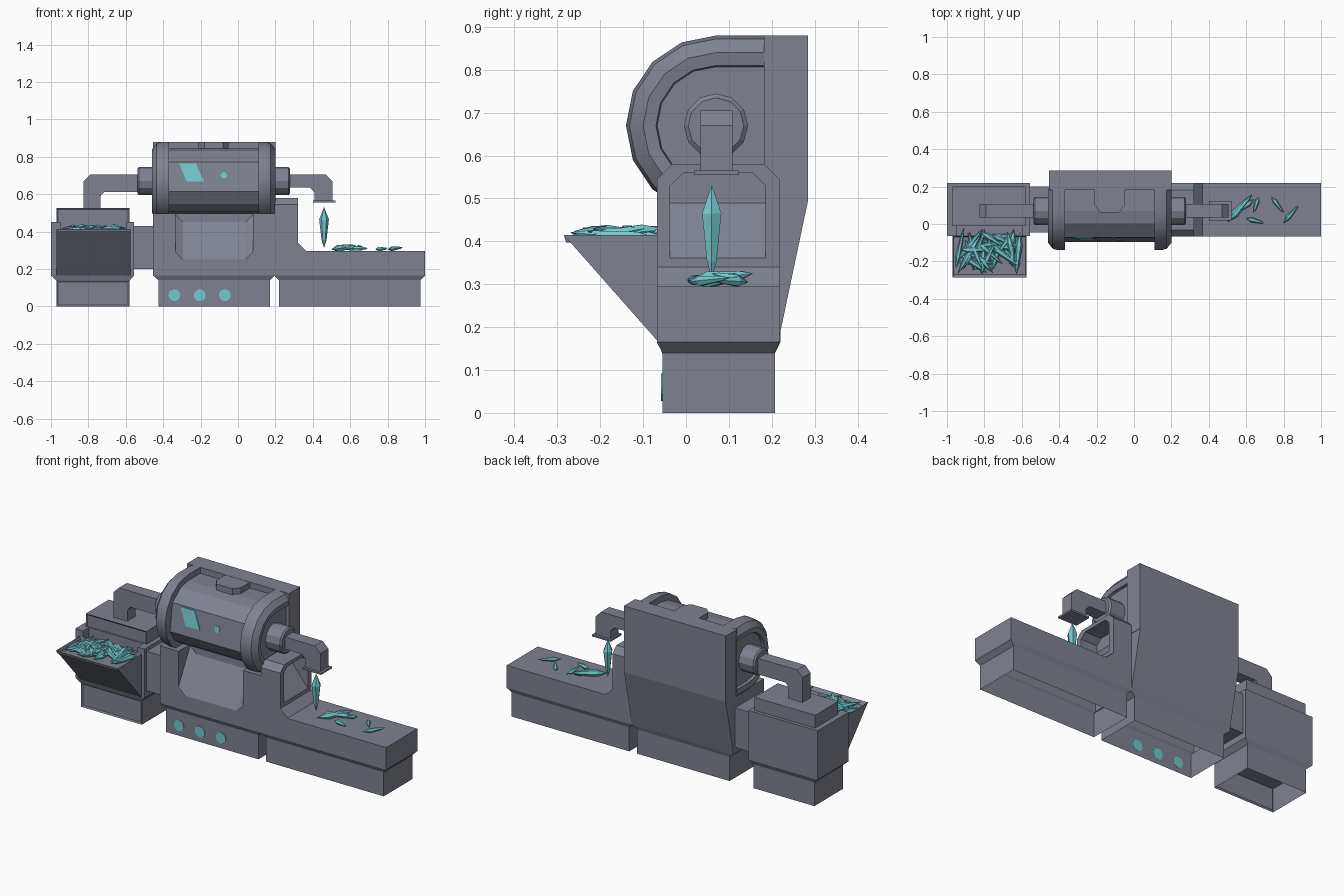
import bpy, bmesh, math, random
from mathutils import Vector

if "Cube" in bpy.data.objects:
    bpy.data.objects.remove(bpy.data.objects["Cube"])

def material(name, col):
    m = bpy.data.materials.new(name)
    m.diffuse_color = (*col, 1)
    m.use_nodes = True
    m.node_tree.nodes["Principled BSDF"].inputs["Base Color"].default_value = m.diffuse_color
    return m

GREY = material("machine grey", (0.21, 0.225, 0.28))
TEAL = material("crystal teal", (0.17, 0.58, 0.61))

def finish(name, bm, mat, smooth=False):
    bmesh.ops.recalc_face_normals(bm, faces=bm.faces)
    me = bpy.data.meshes.new(name)
    bm.to_mesh(me)
    bm.free()
    me.materials.append(mat)
    ob = bpy.data.objects.new(name, me)
    bpy.context.collection.objects.link(ob)
    if smooth:
        bpy.ops.object.select_all(action='DESELECT')
        ob.select_set(True)
        bpy.context.view_layer.objects.active = ob
        bpy.ops.object.shade_smooth_by_angle(angle=math.radians(32))
    return ob

def loft(name, rings, mat=GREY, smooth=False, inset=None):
    """Skin a stack of equal-length rings; optionally inset faces pointing along a direction."""
    bm = bmesh.new()
    vs = [[bm.verts.new(p) for p in r] for r in rings]
    n = len(rings[0])
    for a, b in zip(vs, vs[1:]):
        for i in range(n):
            j = (i + 1) % n
            bm.faces.new((a[i], a[j], b[j], b[i]))
    bm.faces.new(vs[0])
    bm.faces.new(vs[-1])
    bmesh.ops.recalc_face_normals(bm, faces=bm.faces)
    if inset:
        d, t, depth = inset
        fs = [f for f in bm.faces if f.normal.dot(Vector(d)) > 0.99]
        bmesh.ops.inset_individual(bm, faces=fs, thickness=t, depth=-depth)
    return finish(name, bm, mat, smooth)

def rect(x0, x1, y0, y1, z):
    return [(x0, y0, z), (x1, y0, z), (x1, y1, z), (x0, y1, z)]

def prism(name, pts, axis, a, b, mat=GREY, inset=None):
    """Extrude a 2D outline along an axis."""
    def at(p, t):
        q = list(p)
        q.insert(axis, t)
        return tuple(q)
    return loft(name, [[at(p, a) for p in pts], [at(p, b) for p in pts]], mat, inset=inset)

def box(name, x0, x1, y0, y1, z0, z1, inset=None):
    return loft(name, [rect(x0, x1, y0, y1, z0), rect(x0, x1, y0, y1, z1)], inset=inset)

def cut(ob, cutter):
    m = ob.modifiers.new("cut", 'BOOLEAN')
    m.operation, m.solver, m.object = 'DIFFERENCE', 'EXACT', cutter
    bpy.context.view_layer.objects.active = ob
    bpy.ops.object.modifier_apply(modifier="cut")
    bpy.data.objects.remove(cutter)

def open_bottom(ob):
    bm = bmesh.new()
    bm.from_mesh(ob.data)
    fs = [f for f in bm.faces if all(v.co.z < 0.001 for v in f.verts)]
    bmesh.ops.delete(bm, geom=fs, context='FACES')
    bm.to_mesh(ob.data)
    bm.free()

# central body with sloped front recess
body = loft("main_body", [rect(-.425, .17, -.055, .207, 0), rect(-.425, .17, -.055, .207, .14),
                          rect(-.455, .198, -.068, .215, .165), rect(-.455, .198, -.068, .285, .497)])
front = [(-.335, .29), (-.295, .25), (.04, .25), (.08, .29), (.08, .52), (-.335, .52)]
back = [(x, z + .2 if z < .5 else z) for x, z in front]
cut(body, loft("recess_cutter", [[(x, -.0685, z) for x, z in front], [(x, .04, z) for x, z in back]]))
open_bottom(body)

# back panel and its top lug
box("back_panel", -.455, .2, .182, .285, .497, .88)
prism("top_lug", [(-.21, .2), (-.21, .1), (-.18, .062), (-.08, .062), (-.05, .1), (-.05, .2)], 2, .83, .879)

# output conveyor, ramp and chute housing
conveyor = loft("conveyor", [rect(.22, .975, -.055, .207, 0), rect(.22, .975, -.055, .207, .14),
                             rect(.195, 1, -.068, .218, .165), rect(.195, 1, -.068, .218, .295)])
open_bottom(conveyor)
prism("conveyor_ramp", [(.3, .29), (.365, .295), (.32, .34), (.3, .34)], 1, -.068, .218)
chute = prism("chute_housing", [(-.068, .29), (.218, .29), (.218, .545), (.183, .58), (-.033, .58), (-.068, .545)],
              0, .196, .32)
mouth = [(-.037, .36), (.185, .36), (.185, .53), (.155, .56), (-.005, .56), (-.037, .53)]
cut(chute, loft("mouth_cutter", [[(.321, y, z) for y, z in mouth],
                                 [(.215, y, .49 if z < .4 else z) for y, z in mouth]]))

# drum: D-shaped sections, semicircle at the front, straight to the back panel
CX, CY, CZ = -.13, .07, .67
def dee(x, r, angles):
    pts = [(x, CY - r * math.cos(a), CZ + r * math.sin(a)) for a in map(math.radians, angles)]
    return [(x, .19, CZ + r)] + pts + [(x, .19, CZ - r)]

half = [90 - 22.5 * i for i in range(9)]
loft("drum_barrel", [dee(x, .175, [90, 67.5, 36, -19, -45, -67.5, -90]) for x in (-.38, .12)])
for side, s in (("left", -1), ("right", 1)):
    loft(side + "_drum_flange", [dee(CX + s * d, r, half) for d, r in
         ((.24, .17), (.24, .21), (.275, .21), (.305, .202), (.33, .17), (.325, .14), (.31, .137))], smooth=True)
    # hub at the drum end
    loft(side + "_hub", [[(CX + s * d, CY + r * math.cos(k * math.pi / 6), CZ + r * math.sin(k * math.pi / 6))
                          for k in range(12)] for d, r in ((.3, .075), (.4, .075), (.408, .065))])

# pipes
prism("output_pipe", [(.27, .705), (.47, .705), (.505, .67), (.505, .563), (.41, .563), (.41, .61),
                      (.385, .635), (.27, .635)], 1, .034, .108)
box("output_nozzle", .4, .52, .02, .122, .555, .565)
prism("intake_pipe", [(-.53, .705), (-.79, .705), (-.825, .67), (-.825, .52), (-.735, .52), (-.735, .59),
                      (-.715, .612), (-.53, .612)], 1, .034, .108)

# intake box, lid, connector and hopper
pedestal = box("intake_pedestal", -.97, -.58, -.055, .207, 0, .14, inset=((0, -1, 0), .012, .006))
open_bottom(pedestal)
intake = loft("intake_box", [rect(-.97, -.58, -.055, .207, .138), rect(-1, -.555, -.065, .22, .165),
                             rect(-1, -.555, -.065, .22, .45)])
cut(intake, box("slot_cutter", -.95, -.6, -.1, -.012, .395, .5))
box("intake_lid", -.97, -.58, -.012, .2, .445, .525, inset=((0, -1, 0), .01, .005))
box("connector", -.56, -.45, -.045, .2, .2, .43)
prism("hopper", [(-.285, .415), (-.064, .415), (-.064, .165)], 0, -.97, -.575, inset=((0, 0, 1), .008, .018))

# glowing lamps and drum markings as thin plates
def circle(cx, cz, r, n=12):
    return [(cx + r * math.cos(2 * math.pi * k / n), cz + r * math.sin(2 * math.pi * k / n)) for k in range(n)]

for i, x in enumerate((-.34, -.205, -.07)):
    prism(f"lamp_{i + 1}", circle(x, .06, .032), 1, -.058, -.054, TEAL)

def drum_plate(name, pts):
    y = lambda z: -.0955 + (z - .613) * .147
    loft(name, [[(x, y(z) - o, z) for x, z in pts] for o in (.003, -.002)], TEAL)

drum_plate("drum_window", [(-.315, .765), (-.225, .765), (-.183, .668), (-.275, .668)])
drum_plate("drum_dot", circle(-.075, .70, .018, 8))

# crystals: six-sided spindles between two tips
def crystal(name, a, b, r):
    a, b = Vector(a), Vector(b)
    q = (b - a).to_track_quat('Z', 'Y')
    length = (b - a).length
    rings = [[a + q @ Vector((s * r * math.cos(k * math.pi / 3), s * r * math.sin(k * math.pi / 3), t * length))
              for k in range(6)] for t, s in ((0, .03), (.3, 1), (.82, .5), (1, .03))]
    loft(name, rings, TEAL)

crystal("falling_crystal", (.46, .06, .53), (.46, .06, .315), .026)
loose = [((.50, .01, .305), (.63, .155, .325), .021), ((.64, .13, .31), (.545, .06, .315), .016),
         ((.665, .145, .305), (.64, .06, .325), .013), ((.60, .03, .31), (.695, .005, .31), .014),
         ((.735, .145, .305), (.80, .06, .31), .013), ((.80, .005, .305), (.88, .10, .315), .013)]
for i, c in enumerate(loose):
    crystal(f"conveyor_crystal_{i + 1}", *c)

random.seed(4)
for i in range(36):
    L, ang = random.uniform(.12, .23), random.uniform(0, 2 * math.pi)
    dx, dy = L / 2 * math.cos(ang), L / 2 * math.sin(ang)
    x = random.uniform(-.955 + abs(dx), -.595 - abs(dx))
    y = random.uniform(-.27 + abs(dy), -.02 - abs(dy))
    z, tilt = random.uniform(.405, .422), random.uniform(-.012, .012)
    crystal(f"hopper_crystal_{i + 1}", (x - dx, y - dy, z - tilt), (x + dx, y + dy, z + tilt),
            random.uniform(.014, .021))
